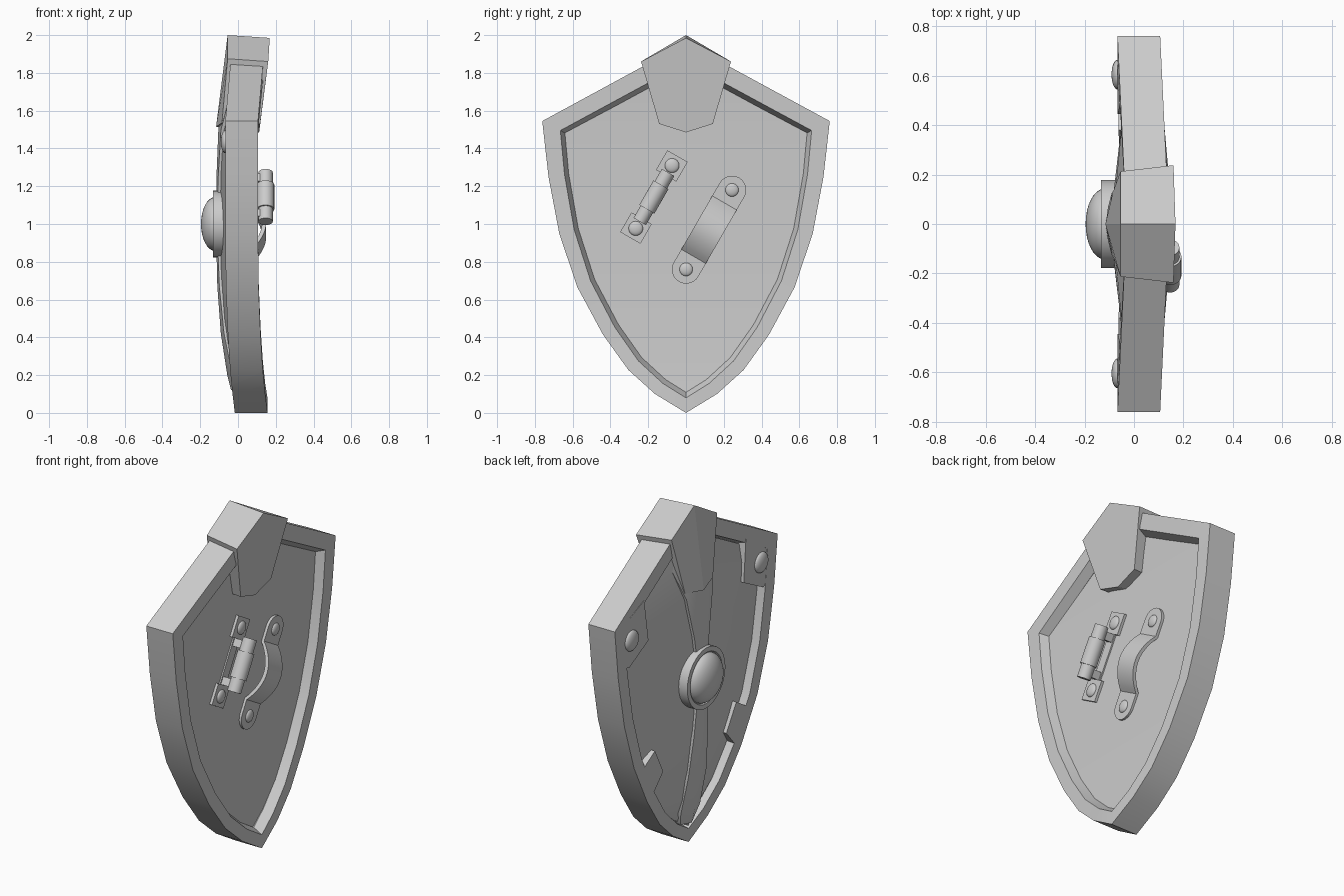
import bpy
import bmesh
from math import sin, cos, pi, sqrt, radians
from mathutils import Vector

if "Cube" in bpy.data.objects:
    bpy.data.objects.remove(bpy.data.objects["Cube"], do_unlink=True)

grey = bpy.data.materials.new("light_grey")
grey.use_nodes = True
grey.diffuse_color = (0.6, 0.6, 0.6, 1)
grey.node_tree.nodes["Principled BSDF"].inputs["Base Color"].default_value = (0.6, 0.6, 0.6, 1)


def loft(name, rings, closed=False, smooth=False):
    """Skin equal-sized rings of points, closing into a loop or capping the ends."""
    bm = bmesh.new()
    rows = [[bm.verts.new(p) for p in ring] for ring in rings]
    n = len(rows[0])
    for a, b in zip(rows, rows[1:] + (rows[:1] if closed else [])):
        for i in range(n):
            j = (i + 1) % n
            bm.faces.new((a[i], a[j], b[j], b[i]))
    if not closed:
        bm.faces.new(rows[0])
        bm.faces.new(rows[-1])
    bmesh.ops.recalc_face_normals(bm, faces=bm.faces)
    mesh = bpy.data.meshes.new(name)
    bm.to_mesh(mesh)
    bm.free()
    mesh.materials.append(grey)
    obj = bpy.data.objects.new(name, mesh)
    bpy.context.collection.objects.link(obj)
    if smooth:
        bpy.ops.object.select_all(action='DESELECT')
        obj.select_set(True)
        bpy.context.view_layer.objects.active = obj
        bpy.ops.object.shade_smooth_by_angle(angle=radians(35))
    return obj


def turned(name, profile, y, z, n=32):
    """Turn (x, radius) pairs about a line parallel to x."""
    return loft(name, [[(x, y + r * cos(2 * pi * i / n), z + r * sin(2 * pi * i / n))
                        for i in range(n)] for x, r in profile], smooth=True)


def dome(name, x, y, z, r, h, n=24):
    steps = 8
    profile = [(x + h * sin(pi / 2 * k / steps), max(r * cos(pi / 2 * k / steps), 0.001))
               for k in range(steps + 1)]
    return turned(name, profile, y, z, n)


def interp(table, z):
    for (a, u), (b, v) in zip(table, table[1:]):
        if z <= b:
            return u + (v - u) * (z - a) / (b - a)
    return table[-1][1]


def bend(z):
    """Depth shift of the bowed shield at a height."""
    return interp([(0, .05), (.1, .038), (.23, .025), (.42, .013), (.67, .003),
                   (.95, 0), (1.545, 0), (1.86, .028), (2, .04)], z)


def inset(points, extra):
    """Mitred inward offset of a counter-clockwise outline, wider towards the top."""
    out = []
    for i, p in enumerate(points):
        p = Vector(p)
        a = (p - Vector(points[i - 1])).normalized()
        b = (Vector(points[(i + 1) % len(points)]) - p).normalized()
        na, nb = Vector((-a.y, a.x)), Vector((-b.y, b.x))
        d = .068 + .014 * min(p.y, 1.6) + extra
        out.append(p + (na + nb) * d / (1 + na.dot(nb)))
    return out


# Shield outline in (y, z), counter-clockwise from the bottom tip
FRONT, BACK, FLOOR = -.067, .106, .058
half = [(.164, .1), (.305, .227), (.44, .415), (.576, .667),
        (.671, .95), (.728, 1.25), (.761, 1.545)]
outline = [(0, 0)] + half + [(0, 1.958)] + [(-y, z) for y, z in reversed(half)]
inner, deep = inset(outline, 0), inset(outline, .025)

# Rim
rim = []
for o, i, d in zip(outline, inner, deep):
    rim.append([(x + bend(o[1]), p[0], p[1]) for p, x in
                ((o, FRONT), (o, BACK), (i, BACK), (d, FLOOR - .005), (i, FRONT))])
loft("rim", rim, closed=True, smooth=True)

# Ridged panel inside the rim
ridge = [(.08, -.01), (.17, -.035), (.3, -.06), (.5, -.085), (.8, -.1),
         (1.2, -.1), (1.5, -.088), (1.9, -.03)]
edge = [(p[1], max(p[0], .002)) for p in inset(outline, .015)[:len(half) + 2]]


def face_x(y, z):
    rim_x = -.025 + bend(z)
    mid = min(interp(ridge, z), rim_x)
    return mid + (rim_x - mid) * min(abs(y) / interp(edge, z), 1)


panel = []
for z, w in edge:
    back = FLOOR + bend(z)
    panel.append([(face_x(w, z), w, z), (face_x(0, z), 0, z), (face_x(w, z), -w, z),
                  (back, -w, z), (back, w, z)])
loft("panel", panel, smooth=True)

# Raised centre bands above and below the boss
for name, rows in (("upper_band", [(1.05, .04), (1.25, .07), (1.5, .125), (1.7, .2)]),
                   ("lower_band", [(.12, .06), (.2, .09), (.42, .085), (.67, .065), (.95, .04)])):
    rings = []
    for z, w in rows:
        x, m = face_x(w, z) - .015, face_x(0, z) - .016
        rings.append([(x, w, z), (m, 0, z), (x, -w, z), (x + .03, -w, z), (x + .03, w, z)])
    loft(name, rings, smooth=True)

# Corner plates and tabs flush with the rim, and corner rivets
corner = [(.475, 1.62), (.445, 1.375), (.625, 1.28), (.69, 1.3), (.72, 1.53)]
tab = [(.38, .695), (.295, .54), (.40, .42), (.50, .62)]
for side, s in (("left", 1), ("right", -1)):
    for part, points in (("_corner_plate", corner), ("_tab", tab)):
        loft(side + part, [[(x + bend(z), s * y, z) for y, z in points]
                           for x in (FRONT + .001, 0)])
    dome(side + "_corner_rivet", FRONT, s * .605, 1.435, .06, -.024)

# Central boss
turned("boss_flange", [(-.06, .178), (-.133, .178), (-.133, .15), (-.125, .145)], 0, 1)
dome("boss_dome", -.12, 0, 1, .143, -.076, 32)

# Cap wrapped over the top point
cap_front = [(-.055, 0, 2), (-.055, .213, 1.875), (-.085, .13, 1.535), (-.116, 0, 1.515),
             (-.085, -.13, 1.535), (-.055, -.213, 1.875)]
cap_back = [(.168, 0, 1.985), (.16, .238, 1.86), (.117, .142, 1.53), (.112, 0, 1.485),
            (.117, -.142, 1.53), (.16, -.238, 1.86)]
cap = loft("top_cap", [cap_front, cap_back])
# Crease the outer cap face down its middle
bm = bmesh.new()
bm.from_mesh(cap.data)
bm.verts.ensure_lookup_table()
bmesh.ops.connect_verts(bm, verts=[bm.verts[0], bm.verts[3]])
bm.to_mesh(cap.data)
bm.free()

# Tilted frame shared by the grip and strap on the inner face
along, across = Vector((0, .5, .866)), Vector((0, .866, -.5))
PLATE = .074


def tilted(centre, s, t, x):
    return Vector((x, *centre)) + along * s + across * t


def block(name, centre, s0, s1, w, x0, x1):
    loft(name, [[tilted(centre, s, t, x) for t, x in ((-w, x0), (w, x0), (w, x1), (-w, x1))]
                for s in (s0, s1)])


# Roller grip with plates and brackets
grip = (-.17, 1.143)
block("grip_rail", grip, -.15, .15, .03, .04, .066)
for end, s in (("upper", 1), ("lower", -1)):
    block(end + "_grip_plate", grip, s * .13, s * .25, .062, .04, PLATE)
    block(end + "_grip_bracket", grip, s * .085, s * .13, .022, .05, .13)
    c = tilted(grip, s * .192, 0, 0)
    dome(end + "_grip_rivet", PLATE, c.y, c.z, .038, .016)
roller = [(-.15, .038), (-.075, .038), (-.075, .046), (.075, .046), (.075, .038), (.15, .038)]
loft("grip_roller", [[tilted(grip, s, r * sin(2 * pi * i / 24), .146 + r * cos(2 * pi * i / 24))
                      for i in range(24)] for s, r in roller], smooth=True)

# Arched arm strap with rounded ends
strap, reach, r = (.122, .97), .243, .075
rings = []
for k in range(65):
    s = -(reach + r) * cos(pi * k / 64)
    over = max(abs(s) - reach, 0)
    w = max(sqrt(max(r * r - over * over, 0)), .002)
    x = PLATE + (.075 * cos(pi * s / .32) ** .8 if abs(s) < .16 else 0)
    rings.append([tilted(strap, s, t, d) for t, d in ((w, x), (-w, x), (-w, x - .022), (w, x - .022))])
loft("arm_strap", rings, smooth=True)
for end, s in (("upper", 1), ("lower", -1)):
    c = tilted(strap, s * reach, 0, 0)
    dome(end + "_strap_rivet", PLATE, c.y, c.z, .035, .014)
